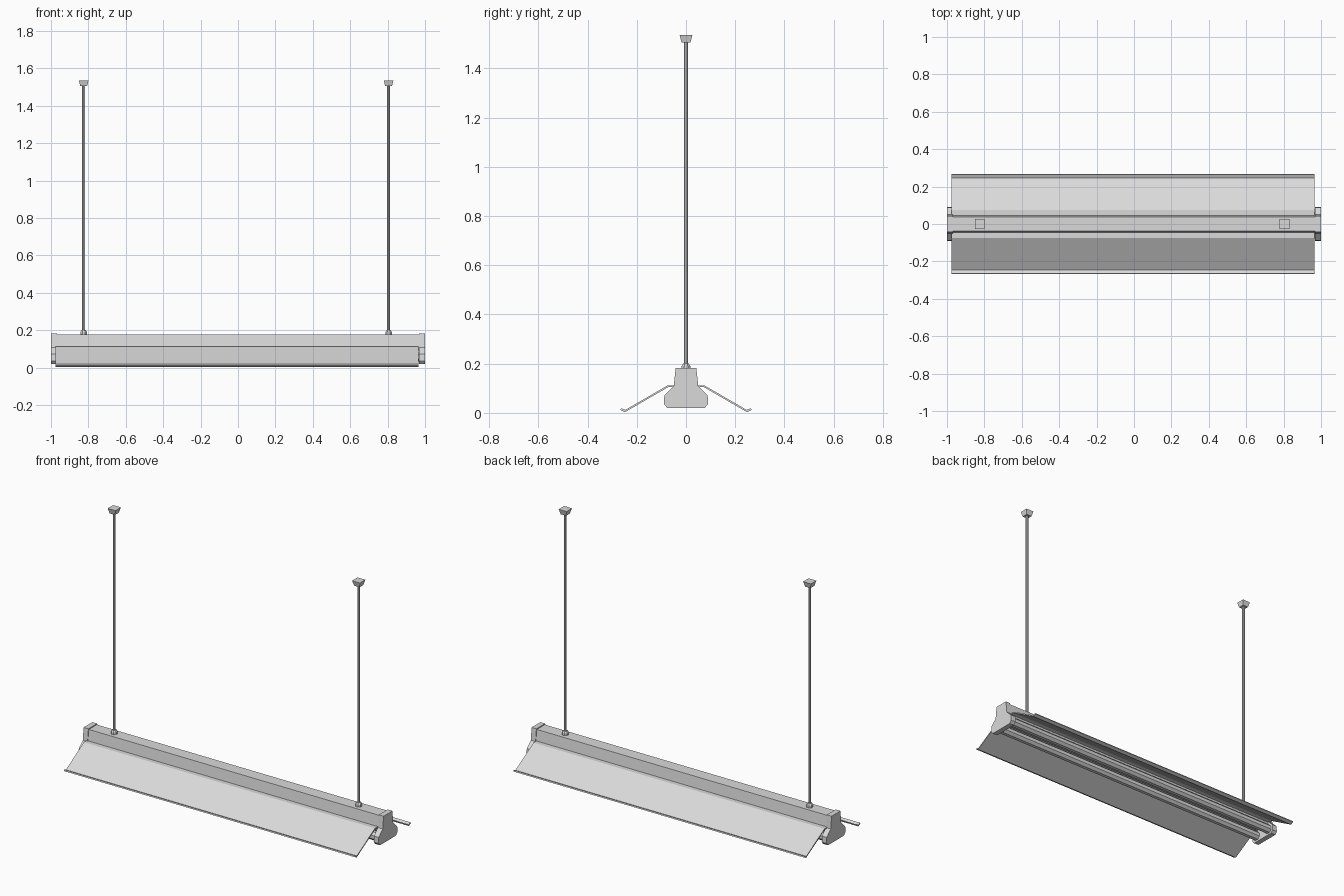
import bpy, bmesh, math
from mathutils import Matrix

cube = bpy.data.objects.get("Cube")
if cube:
    bpy.data.objects.remove(cube, do_unlink=True)

# One light grey painted finish
paint = bpy.data.materials.new("light_grey_paint")
paint.use_nodes = True
GREY = (0.7, 0.7, 0.7, 1)
paint.diffuse_color = GREY
paint.node_tree.nodes["Principled BSDF"].inputs["Base Color"].default_value = GREY


def finish(name, bm):
    bmesh.ops.recalc_face_normals(bm, faces=bm.faces)
    mesh = bpy.data.meshes.new(name)
    bm.to_mesh(mesh)
    bm.free()
    mesh.materials.append(paint)
    obj = bpy.data.objects.new(name, mesh)
    bpy.context.collection.objects.link(obj)
    return obj


def extrude(name, profile, x0, x1):
    """Sweep a closed (y, z) outline along x."""
    bm = bmesh.new()
    face = bm.faces.new([bm.verts.new((x0, y, z)) for y, z in profile])
    new = bmesh.ops.extrude_face_region(bm, geom=[face])["geom"]
    bmesh.ops.translate(bm, vec=(x1 - x0, 0, 0),
                        verts=[v for v in new if isinstance(v, bmesh.types.BMVert)])
    return finish(name, bm)


def mirrored(half):
    return half + [(-y, z) for y, z in reversed(half)]


def post(name, x, z0, z1, r0, r1, sides, turn=0):
    """Upright prism or frustum."""
    bm = bmesh.new()
    place = Matrix.Translation((x, 0, (z0 + z1) / 2)) @ Matrix.Rotation(turn, 4, "Z")
    bmesh.ops.create_cone(bm, cap_ends=True, segments=sides, radius1=r0,
                          radius2=r1, depth=z1 - z0, matrix=place)
    return finish(name, bm)


# Central housing
extrude("housing", mirrored([(0.038, 0.177), (0.047, 0.11), (0.047, 0.09)]), -0.97, 0.97)

# End caps
cap = mirrored([(0.042, 0.182), (0.05, 0.108), (0.088, 0.072), (0.09, 0.036), (0.076, 0.02)])
for side, x0 in (("right", -1), ("left", 0.968)):
    extrude(side + "_end_cap", cap, x0, x0 + 0.032)

# Wing reflectors with a turned-up lip, and lamp tubes beneath
top = [(0.045, 0.112), (0.074, 0.112), (0.247, 0.012), (0.264, 0.019)]
under = [(0.267, 0.012), (0.248, 0.003), (0.072, 0.105), (0.045, 0.105)]
for side, s in (("back", 1), ("front", -1)):
    extrude(side + "_reflector", [(s * y, z) for y, z in top + under], -0.975, 0.965)
    tube = [(s * 0.052 + 0.027 * math.cos(a), 0.056 + 0.027 * math.sin(a))
            for a in [math.pi * (i + 0.5) / 4 for i in range(8)]]
    extrude(side + "_lamp_tube", tube, -0.97, 0.97)

# Hanging rods with nuts and square ceiling mounts
for side, x in (("right", -0.825), ("left", 0.805)):
    post(side + "_rod", x, 0.175, 1.51, 0.008, 0.008, 8)
    post(side + "_rod_nut", x, 0.175, 0.19, 0.019, 0.019, 8, math.pi / 8)
    post(side + "_rod_collar", x, 0.19, 0.2, 0.019, 0.012, 8, math.pi / 8)
    post(side + "_ceiling_mount", x, 1.505, 1.536, 0.018 * math.sqrt(2),
         0.026 * math.sqrt(2), 4, math.pi / 4)
